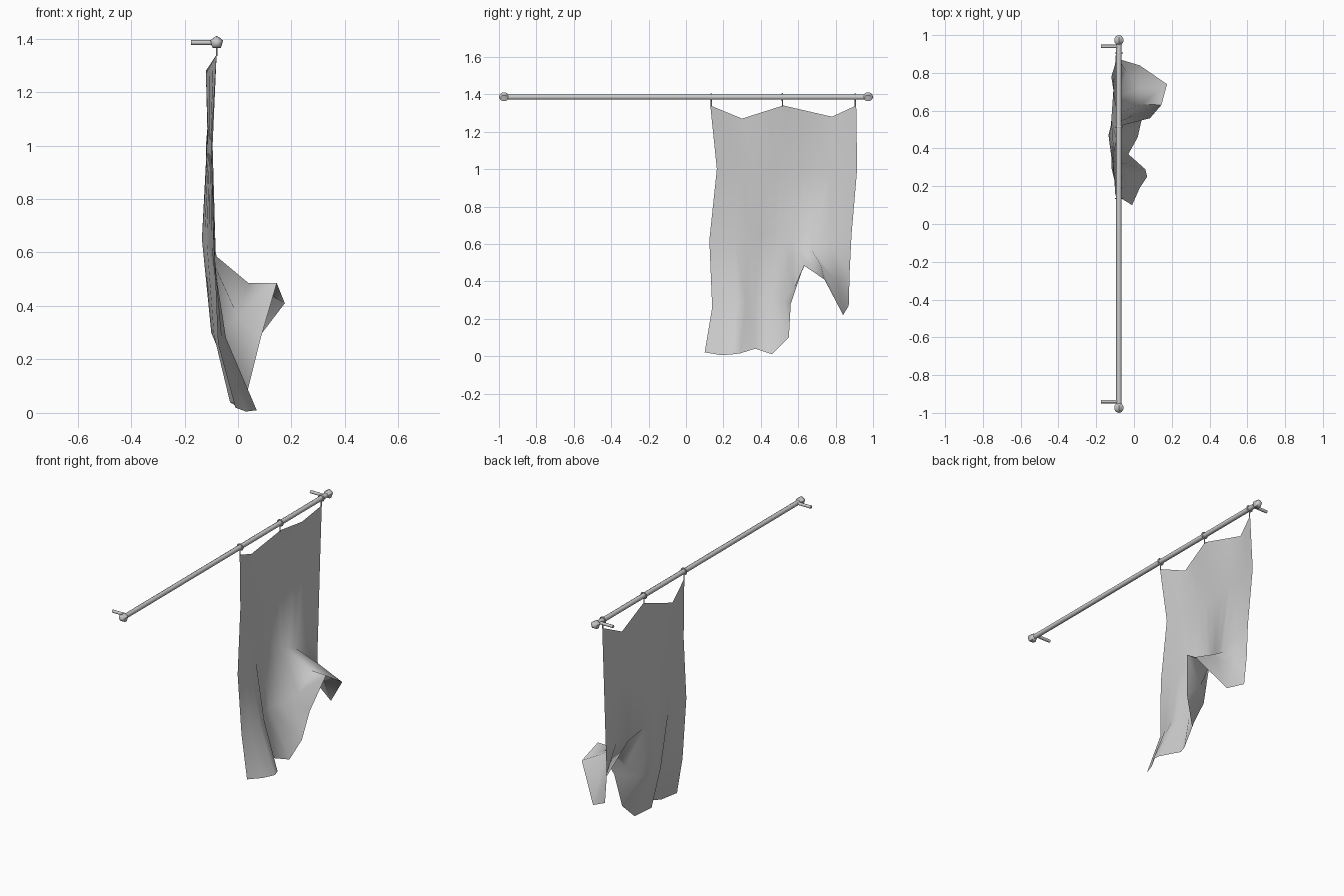
import bpy, bmesh, math
from mathutils import Vector

start_cube = bpy.data.objects.get("Cube")
if start_cube:
    bpy.data.objects.remove(start_cube, do_unlink=True)


def make_material(name, colour):
    mat = bpy.data.materials.new(name)
    mat.use_nodes = True
    mat.diffuse_color = colour
    mat.node_tree.nodes["Principled BSDF"].inputs["Base Color"].default_value = colour
    return mat


grey = make_material("plain grey", (0.6, 0.6, 0.6, 1))
ROD_X, ROD_Z = -0.08, 1.385


def finish(obj, name, angle=60):
    obj.name = obj.data.name = name
    obj.data.materials.append(grey)
    bpy.ops.object.select_all(action='DESELECT')
    obj.select_set(True)
    bpy.context.view_layer.objects.active = obj
    bpy.ops.object.shade_smooth_by_angle(angle=math.radians(angle))
    return obj


def bar(name, start, end, radius, sides=8):
    """Straight cylinder between two points."""
    start, end = Vector(start), Vector(end)
    axis = end - start
    bpy.ops.mesh.primitive_cylinder_add(
        vertices=sides, radius=radius, depth=axis.length, location=(start + end) / 2,
        rotation=axis.to_track_quat('Z', 'Y').to_euler())
    return finish(bpy.context.object, name)


# Rod with a faceted knob and a wall bracket at each end
bar("rod", (ROD_X, -0.96, ROD_Z), (ROD_X, 0.96, ROD_Z), 0.014)
for side, label in ((-1, "front"), (1, "back")):
    bpy.ops.mesh.primitive_uv_sphere_add(
        segments=5, ring_count=5, radius=0.027,
        location=(ROD_X, side * 0.973, ROD_Z), rotation=(math.pi / 2, 0, 0))
    finish(bpy.context.object, label + "_knob")
    bar(label + "_bracket", (ROD_X, side * 0.94, ROD_Z),
        (-0.175, side * 0.94, ROD_Z), 0.009)

# Rings on the rod, each with a short hook down to the cloth
for i, y in enumerate((0.135, 0.515, 0.905)):
    bpy.ops.mesh.primitive_torus_add(
        major_segments=12, minor_segments=6, major_radius=0.018, minor_radius=0.004,
        location=(ROD_X, y, ROD_Z), rotation=(math.pi / 2, 0, 0))
    finish(bpy.context.object, f"ring_{i + 1}")
    bar(f"hook_{i + 1}", (ROD_X, y, ROD_Z - 0.018), (ROD_X, y, 1.335), 0.003, 6)

# Curtain: rows of points from the top edge to the hem
COLUMNS = 12


def spread(keys):
    """Fill a row of columns by interpolating between keyed points."""
    row = []
    for c in range(COLUMNS):
        for (a, p), (b, q) in zip(keys, keys[1:]):
            if a <= c <= b:
                row.append(Vector(p).lerp(Vector(q), (c - a) / (b - a)))
                break
    return row


top_edge = spread([(0, (-.08, .13, 1.34)), (3, (-.12, .3, 1.27)), (6, (-.08, .52, 1.34)),
                   (9, (-.12, .78, 1.28)), (11, (-.08, .91, 1.34))])
upper_row = spread([(0, (-.1, .165, 1)), (6, (-.12, .55, 1)), (11, (-.095, .915, 1))])
middle_row = spread([(0, (-.09, .125, .62)), (5, (-.135, .47, .65)),
                     (9, (-.085, .67, .57)), (11, (-.085, .885, .65))])
lower_row = [(-.075, .14, .26), (-.06, .2, .27), (-.045, .27, .28), (-.05, .32, .28),
             (-.09, .37, .29), (-.1, .44, .3), (-.07, .52, .3), (0, .575, .36),
             (.04, .635, .485), (.03, .72, .49), (-.04, .81, .4), (-.085, .875, .45)]
hem = [(-.01, .1, .02), (.03, .19, .005), (.07, .25, .01), (.06, .29, .015),
       (-.03, .37, .04), (.02, .46, .01), (.04, .55, .1), (.085, .56, .28),
       (.145, .63, .485), (.175, .74, .41), (.03, .84, .22), (-.07, .87, .27)]

bm = bmesh.new()
rows = [[bm.verts.new(p) for p in row]
        for row in (top_edge, upper_row, middle_row, lower_row, hem)]
for above, below in zip(rows, rows[1:]):
    for c in range(COLUMNS - 1):
        bm.faces.new((above[c], below[c], below[c + 1], above[c + 1]))
mesh = bpy.data.meshes.new("curtain")
bm.to_mesh(mesh)
bm.free()
curtain = bpy.data.objects.new("curtain", mesh)
bpy.context.collection.objects.link(curtain)
finish(curtain, "curtain", 80)
